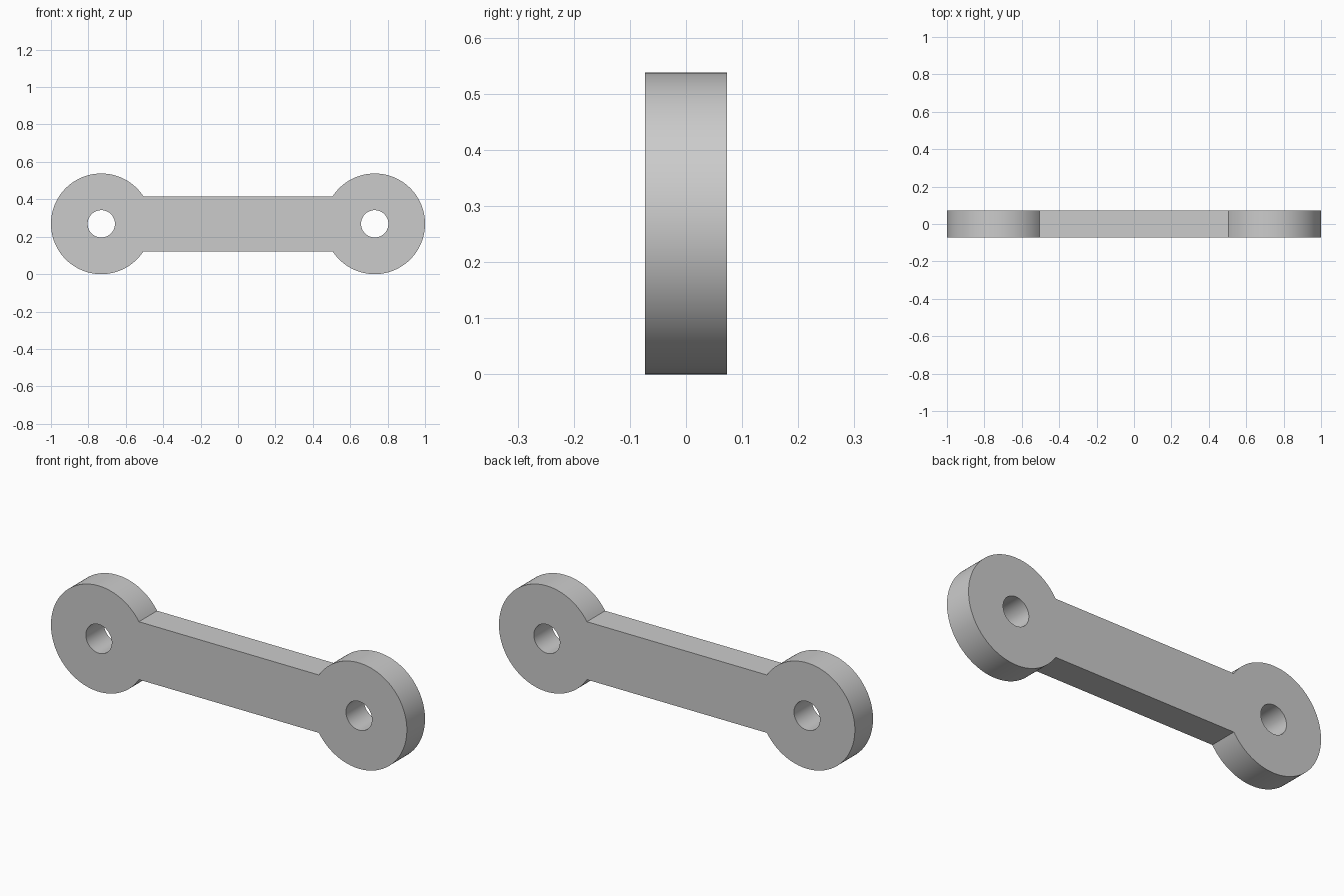
import bpy
import bmesh
from math import asin, cos, sin, pi, radians

if "Cube" in bpy.data.objects:
    bpy.data.objects.remove(bpy.data.objects["Cube"], do_unlink=True)

EYE_R = 0.269       # radius of the round ends
EYE_X = 1 - EYE_R   # distance of the hole centres from the middle
HOLE_R = 0.073
BAR_HALF = 0.147    # half the height of the bar
HALF_DEPTH = 0.073


def arc(cx, radius, start, end, steps):
    """Points on an arc in the front plane."""
    angles = [start + (end - start) * i / steps for i in range(steps + 1)]
    return [(cx + radius * cos(a), EYE_R + radius * sin(a)) for a in angles]


def add_loop(bm, points):
    verts = [bm.verts.new((x, -HALF_DEPTH, z)) for x, z in points]
    return [bm.edges.new((v, verts[i - 1])) for i, v in enumerate(verts)]


# Outline: two round ends joined by the straight bar, with a hole in each end
bm = bmesh.new()
joint = pi - asin(BAR_HALF / EYE_R)
outline = (arc(EYE_X, EYE_R, -joint, joint, 96)
           + arc(-EYE_X, EYE_R, pi - joint, pi + joint, 96))
edges = add_loop(bm, outline)
for side in (-1, 1):
    edges += add_loop(bm, arc(side * EYE_X, HOLE_R, 0, 2 * pi, 64)[:-1])
bmesh.ops.triangle_fill(bm, edges=edges, use_beauty=True)

# Thickness: extrude the front face to the back
front = bm.faces[:]
result = bmesh.ops.extrude_face_region(bm, geom=front, use_keep_orig=True)
back = [v for v in result["geom"] if isinstance(v, bmesh.types.BMVert)]
bmesh.ops.translate(bm, verts=back, vec=(0, 2 * HALF_DEPTH, 0))
bmesh.ops.recalc_face_normals(bm, faces=bm.faces[:])

mesh = bpy.data.meshes.new("link_arm")
bm.to_mesh(mesh)
bm.free()
link = bpy.data.objects.new("link_arm", mesh)
bpy.context.collection.objects.link(link)

# Plain grey material
grey = bpy.data.materials.new("light_grey")
grey.use_nodes = True
grey.diffuse_color = (0.6, 0.6, 0.6, 1)
grey.node_tree.nodes["Principled BSDF"].inputs["Base Color"].default_value = grey.diffuse_color
mesh.materials.append(grey)

# Smooth round walls, sharp edges
bpy.ops.object.select_all(action="DESELECT")
link.select_set(True)
bpy.context.view_layer.objects.active = link
bpy.ops.object.shade_smooth_by_angle(angle=radians(30))
